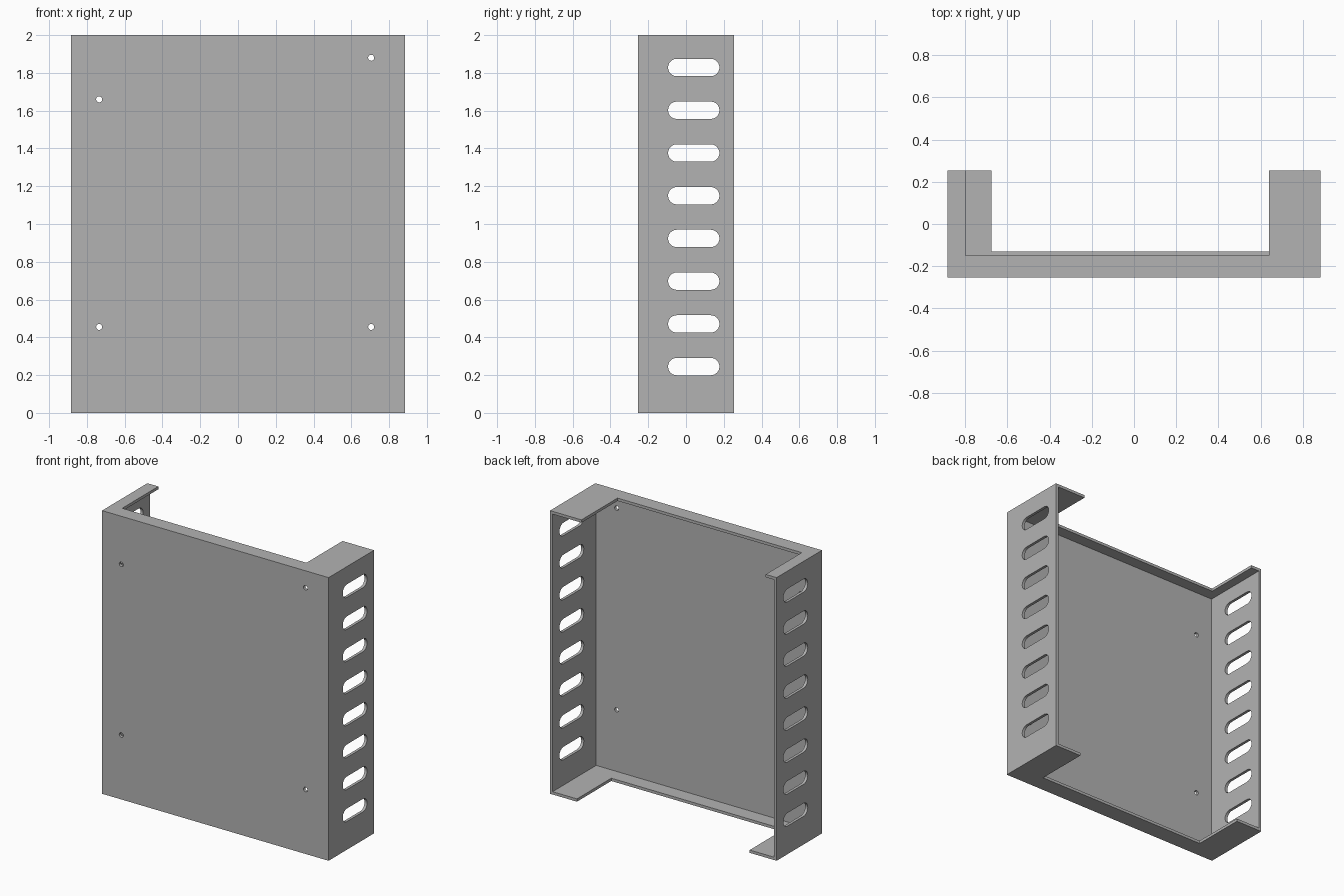
import bpy, bmesh, math
from mathutils import Vector

if "Cube" in bpy.data.objects:
    bpy.data.objects.remove(bpy.data.objects["Cube"], do_unlink=True)

W, D, H, T = 0.885, 0.253, 2.0, 0.02   # half width, half depth, height, sheet thickness

grey = bpy.data.materials.new("sheet_metal_grey")
grey.use_nodes = True
grey.diffuse_color = (0.45, 0.45, 0.45, 1)
grey.node_tree.nodes["Principled BSDF"].inputs["Base Color"].default_value = (0.45, 0.45, 0.45, 1)


def make_object(name, bm):
    bmesh.ops.recalc_face_normals(bm, faces=bm.faces[:])
    mesh = bpy.data.meshes.new(name)
    bm.to_mesh(mesh)
    bm.free()
    mesh.materials.append(grey)
    obj = bpy.data.objects.new(name, mesh)
    bpy.context.collection.objects.link(obj)
    return obj


def add_prism(bm, points, sweep):
    face = bm.faces.new([bm.verts.new(p) for p in points])
    new = bmesh.ops.extrude_face_region(bm, geom=[face])["geom"]
    verts = [v for v in new if isinstance(v, bmesh.types.BMVert)]
    bmesh.ops.translate(bm, verts=verts, vec=Vector(sweep))


def box(name, x0, x1, y0, y1, z0, z1):
    bm = bmesh.new()
    add_prism(bm, [(x0, y0, z0), (x1, y0, z0), (x1, y1, z0), (x0, y1, z0)], (0, 0, z1 - z0))
    return make_object(name, bm)


def stadium(y0, y1, z, r, steps=12):
    points = []
    for cy, start in ((y1 - r, -math.pi / 2), (y0 + r, math.pi / 2)):
        for i in range(steps + 1):
            a = start + math.pi * i / steps
            points.append((-1, cy + r * math.cos(a), z + r * math.sin(a)))
    return points


# Folded tray body
tray = box("vented_tray", -W, W, -D, D, 0, H)

# Inner space, open at the back, then the openings that leave top and bottom flanges
cutters = [
    box("inner_space", -W + T, W - T, -D + T, 1, T, H - T),
    box("top_opening", -0.8, 0.64, -0.15, 1, H - 0.1, H + 0.1),
    box("bottom_opening", -0.675, 0.675, -0.13, 1, -0.1, 0.1),
]

# Row of rounded vent slots through both side walls
bm = bmesh.new()
for i in range(8):
    add_prism(bm, stadium(-0.095, 0.177, 0.245 + 0.2262 * i, 0.046), (2, 0, 0))
cutters.append(make_object("vent_slots", bm))

# Screw holes through the front panel
bm = bmesh.new()
for x, z in ((-0.735, 0.455), (0.705, 0.455), (-0.735, 1.66), (0.705, 1.88)):
    ring = [math.tau * i / 20 for i in range(20)]
    add_prism(bm, [(x + 0.016 * math.cos(a), -0.4, z + 0.016 * math.sin(a)) for a in ring], (0, 0.3, 0))
cutters.append(make_object("screw_holes", bm))

# Cut everything and drop the cutters
bpy.context.view_layer.objects.active = tray
tray.select_set(True)
for cutter in cutters:
    mod = tray.modifiers.new(cutter.name, "BOOLEAN")
    mod.operation = "DIFFERENCE"
    mod.solver = "EXACT"
    mod.object = cutter
    bpy.ops.object.modifier_apply(modifier=mod.name)
    bpy.data.objects.remove(cutter, do_unlink=True)
bpy.ops.object.shade_smooth_by_angle(angle=math.radians(30))
